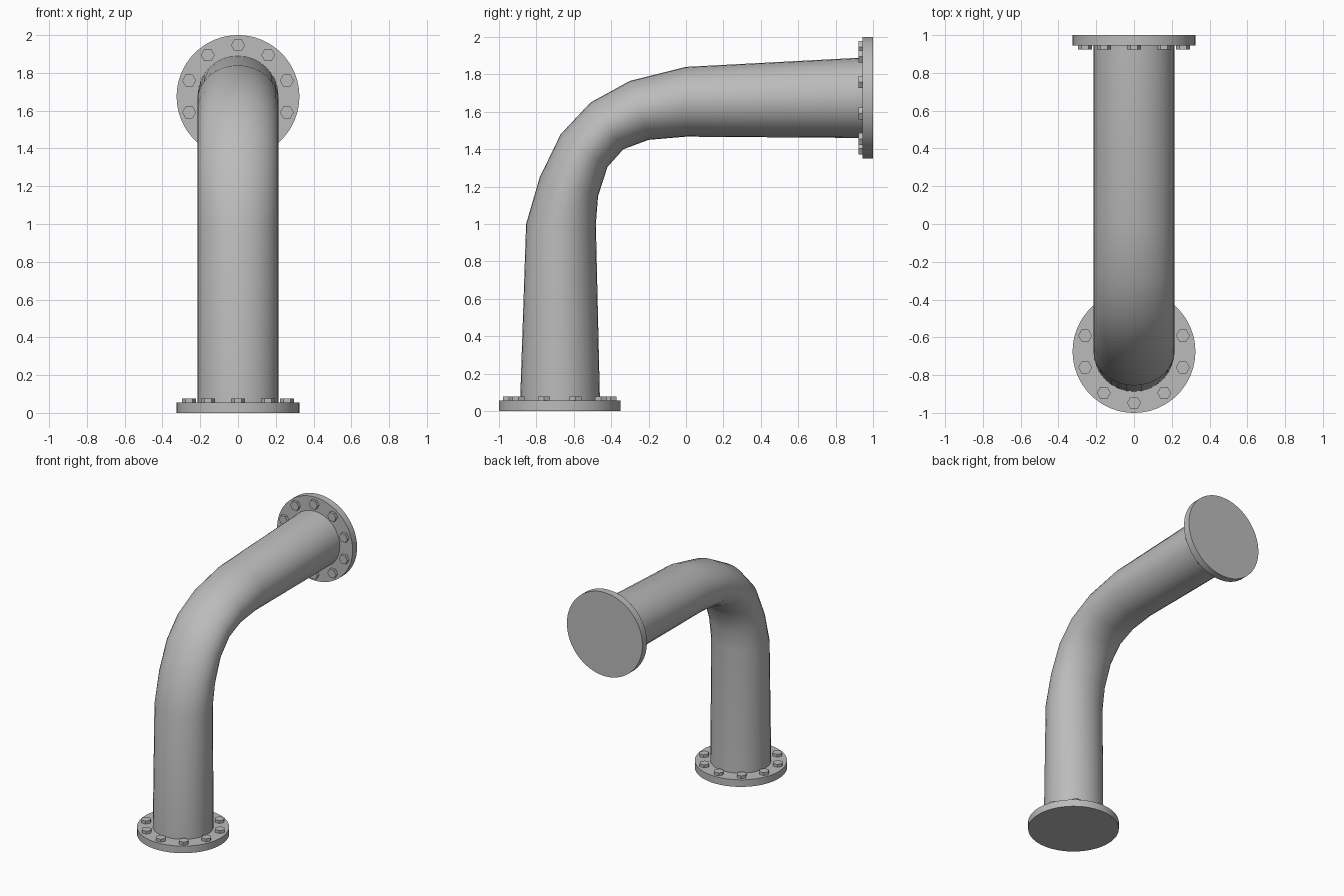
import bpy, bmesh, math
from mathutils import Matrix, Vector

cube = bpy.data.objects.get("Cube")
if cube:
    bpy.data.objects.remove(cube, do_unlink=True)

grey = bpy.data.materials.new("steel grey")
grey.use_nodes = True
colour = (0.5, 0.5, 0.5, 1)
grey.diffuse_color = colour
grey.node_tree.nodes["Principled BSDF"].inputs["Base Color"].default_value = colour

SIDES = 32
PIPE_R, FLANGE_R, THICK = 0.215, 0.325, 0.055
BOLT_CIRCLE, BOLT_R, BOLT_H = 0.272, 0.037, 0.022


def finish(name, bm, angle):
    bmesh.ops.recalc_face_normals(bm, faces=bm.faces)
    mesh = bpy.data.meshes.new(name)
    bm.to_mesh(mesh)
    bm.free()
    mesh.materials.append(grey)
    ob = bpy.data.objects.new(name, mesh)
    bpy.context.collection.objects.link(ob)
    bpy.ops.object.select_all(action="DESELECT")
    ob.select_set(True)
    bpy.context.view_layer.objects.active = ob
    bpy.ops.object.shade_smooth_by_angle(angle=math.radians(angle))
    return ob


def add_cylinder(bm, sides, radius, z0, z1, matrix, x=0, y=0, turn=0):
    local = Matrix.Translation((x, y, (z0 + z1) / 2)) @ Matrix.Rotation(turn, 4, "Z")
    bmesh.ops.create_cone(bm, cap_ends=True, segments=sides, radius1=radius,
                          radius2=radius, depth=z1 - z0, matrix=matrix @ local)


# Bent pipe: outer and inner (y, z) points of each ring along the side profile
outer = [(-0.887, 0.05), (-0.855, 1.0), (-0.782, 1.25), (-0.67, 1.48),
         (-0.51, 1.65), (-0.30, 1.765), (0, 1.84), (0.95, 1.89)]
inner = [(-0.46, 0.05), (-0.482, 1.0), (-0.47, 1.15), (-0.42, 1.305),
         (-0.335, 1.4), (-0.20, 1.45), (0, 1.467), (0.95, 1.46)]
bm = bmesh.new()
rings = []
for a, b in zip(outer, inner):
    a, b = Vector((0, *a)), Vector((0, *b))
    centre, half = (a + b) / 2, (a - b) / 2
    ring = []
    for i in range(SIDES):
        t = math.tau * i / SIDES
        ring.append(bm.verts.new(centre + half * math.cos(t)
                                 + Vector((PIPE_R * math.sin(t), 0, 0))))
    rings.append(ring)
for lower, upper in zip(rings, rings[1:]):
    for i in range(SIDES):
        j = (i + 1) % SIDES
        bm.faces.new((lower[i], lower[j], upper[j], upper[i]))
bm.faces.new(rings[0])
bm.faces.new(rings[-1])
finish("bent_pipe", bm, 60)

# Flanges with their bolt heads, each built upright and then placed
base = Matrix.Translation((0, -0.675, 0))
end = Matrix.Translation((0, 1, 1.675)) @ Matrix.Rotation(math.pi / 2, 4, "X")
for label, place in (("base", base), ("end", end)):
    bm = bmesh.new()
    add_cylinder(bm, 64, FLANGE_R, 0, THICK, place)
    finish(label + "_flange", bm, 30)

    bm = bmesh.new()
    start = -math.pi / 2 if label == "base" else math.pi / 2
    for i in range(10):
        t = start + math.tau * i / 10
        add_cylinder(bm, 6, BOLT_R, THICK - 0.005, THICK + BOLT_H, place,
                     BOLT_CIRCLE * math.cos(t), BOLT_CIRCLE * math.sin(t), math.pi / 6)
    finish(label + "_bolts", bm, 30)
